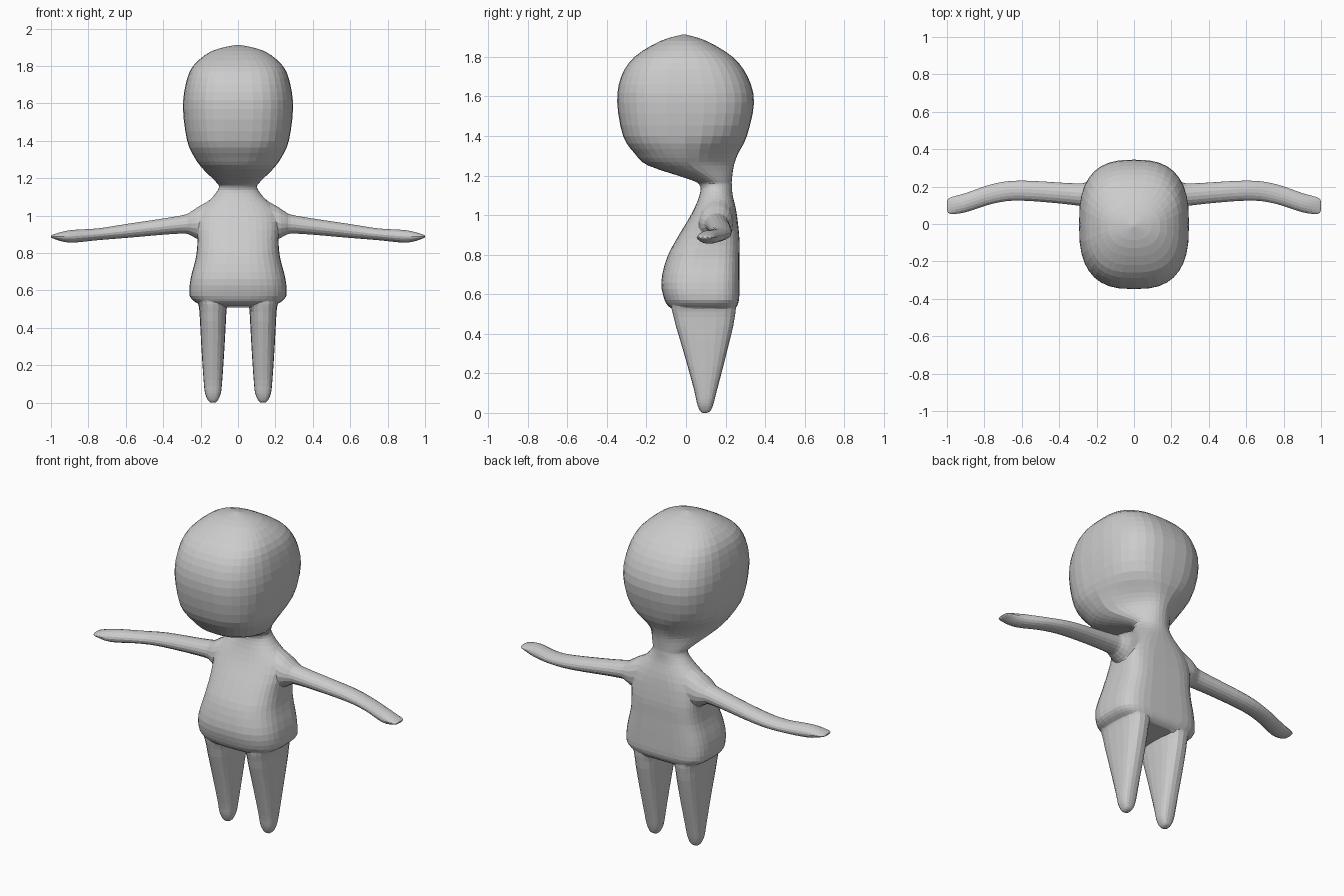
import bpy, bmesh, math

if "Cube" in bpy.data.objects:
    bpy.data.objects.remove(bpy.data.objects["Cube"])

grey = bpy.data.materials.new("plain grey")
grey.diffuse_color = (0.6, 0.6, 0.6, 1)
grey.use_nodes = True
grey.node_tree.nodes["Principled BSDF"].inputs["Base Color"].default_value = grey.diffuse_color


def smooth_rows(rows, steps):
    """Catmull-Rom through rows of section values."""
    out = []
    for i in range(len(rows) - 1):
        p0, p1 = rows[max(i - 1, 0)], rows[i]
        p2, p3 = rows[i + 1], rows[min(i + 2, len(rows) - 1)]
        for s in range(steps):
            t = s / steps
            out.append([0.5 * (2 * b + (c - a) * t + (2 * a - 5 * b + 4 * c - d) * t * t
                               + (3 * b - a - 3 * c + d) * t ** 3)
                        for a, b, c, d in zip(p0, p1, p2, p3)])
    return out + [list(rows[-1])]


def spow(v, n):
    return math.copysign(abs(v) ** (2 / n), v)


def clamp(v):
    return max(0, min(1, v))


def loft(name, rings):
    """Skin closed rings of points and cap both ends."""
    bm = bmesh.new()
    loops = [[bm.verts.new(p) for p in r] for r in rings]
    n = len(loops[0])
    for a, b in zip(loops, loops[1:]):
        for i in range(n):
            bm.faces.new((a[i], a[(i + 1) % n], b[(i + 1) % n], b[i]))
    bm.faces.new(loops[0][::-1])
    bm.faces.new(loops[-1])
    bmesh.ops.recalc_face_normals(bm, faces=bm.faces)
    me = bpy.data.meshes.new(name)
    bm.to_mesh(me)
    bm.free()
    me.materials.append(grey)
    ob = bpy.data.objects.new(name, me)
    bpy.context.collection.objects.link(ob)
    return ob


def upright(rows, sides, steps, cx=0, trunk=False):
    """Rings from rows of height, half width, front y, back y."""
    rings = []
    for z, w, y0, y1 in smooth_rows(rows, steps):
        front = back = 2.6
        taper = 0
        if trunk:  # round neck, boxy head, flat back, narrow nape
            front = 2.1 + 0.6 * clamp(abs(z - 1.14) / 0.25) - 0.6 * clamp((z - 1.8) / 0.11)
            back = front + 1.4 * clamp((1.03 - z) / 0.15)
            taper = 0.45 * math.exp(-((z - 1.27) / 0.1) ** 2)
        ring = []
        for i in range(sides):
            a = 2 * math.pi * i / sides
            c, s = math.cos(a), math.sin(a)
            n = back if s > 0 else front
            x = w * spow(c, n) * (1 - taper * max(0, s))
            ring.append((cx + x, (y0 + y1) / 2 + (y1 - y0) / 2 * spow(s, n), z))
        rings.append(ring)
    return rings


# Torso, neck and head in one skin
torso = [(0.515, 0.17, -0.04, 0.23), (0.535, 0.225, -0.085, 0.255),
         (0.57, 0.258, -0.108, 0.268), (0.66, 0.254, -0.125, 0.27),
         (0.78, 0.224, -0.098, 0.27), (0.88, 0.217, -0.047, 0.27),
         (1.01, 0.218, 0.03, 0.256), (1.10, 0.135, 0.068, 0.236)]
head = [(1.15, 0.102, 0.07, 0.232), (1.18, 0.118, 0.02, 0.232),
        (1.25, 0.188, -0.19, 0.242), (1.31, 0.232, -0.258, 0.263),
        (1.40, 0.272, -0.318, 0.308), (1.57, 0.294, -0.348, 0.344),
        (1.70, 0.28, -0.328, 0.312), (1.80, 0.24, -0.26, 0.235),
        (1.88, 0.14, -0.13, 0.105), (1.913, 0.008, -0.018, -0.002)]
body = loft("body", upright(torso + head, 36, 3, trunk=True))

limbs = []
for side, word in ((-1, "right"), (1, "left")):
    # Tapering leg
    leg = [(0.0, 0.012, 0.085, 0.105), (0.012, 0.026, 0.07, 0.125),
           (0.05, 0.042, 0.055, 0.14), (0.12, 0.05, 0.04, 0.158),
           (0.30, 0.062, -0.01, 0.205), (0.49, 0.073, -0.066, 0.25),
           (0.54, 0.085, -0.075, 0.252), (0.60, 0.10, -0.06, 0.24)]
    limbs.append(loft(word + "_leg", upright(leg, 20, 3, side * 0.134)))

    # Arm with mitten hand: x, lower y, upper y, lower z, upper z
    arm = [(0.06, 0.09, 0.235, 0.87, 1.13), (0.20, 0.065, 0.24, 0.868, 1.058),
           (0.25, 0.078, 0.228, 0.89, 1.025), (0.31, 0.10, 0.217, 0.903, 1.0),
           (0.60, 0.125, 0.232, 0.88, 0.955), (0.75, 0.11, 0.215, 0.868, 0.932),
           (0.90, 0.063, 0.165, 0.855, 0.922), (0.985, 0.055, 0.14, 0.876, 0.9),
           (1.0, 0.08, 0.115, 0.885, 0.891)]
    rings = []
    for x, y0, y1, z0, z1 in smooth_rows(arm, 4):
        rings.append([(side * x, (y0 + y1) / 2 + (y1 - y0) / 2 * math.cos(a),
                       (z0 + z1) / 2 + (z1 - z0) / 2 * math.sin(a))
                      for a in [2 * math.pi * k / 18 for k in range(18)]])
    limbs.append(loft(word + "_arm", rings))

# Fuse limbs into the body
bpy.context.view_layer.objects.active = body
for limb in limbs:
    mod = body.modifiers.new("fuse", 'BOOLEAN')
    mod.operation, mod.solver, mod.object = 'UNION', 'EXACT', limb
    bpy.ops.object.modifier_apply(modifier=mod.name)
    bpy.data.objects.remove(limb)

# Soften the shoulder and hip seams only
group = body.vertex_groups.new(name="seams")
for v in body.data.vertices:
    x, z = abs(v.co.x), v.co.z
    if 0.47 < z < 0.56 or (0.12 < x < 0.31 and 0.84 < z < 1.09):
        group.add([v.index], 1, 'REPLACE')
mod = body.modifiers.new("soften", 'SMOOTH')
mod.factor, mod.iterations, mod.vertex_group = 0.5, 3, "seams"
bpy.ops.object.modifier_apply(modifier=mod.name)
